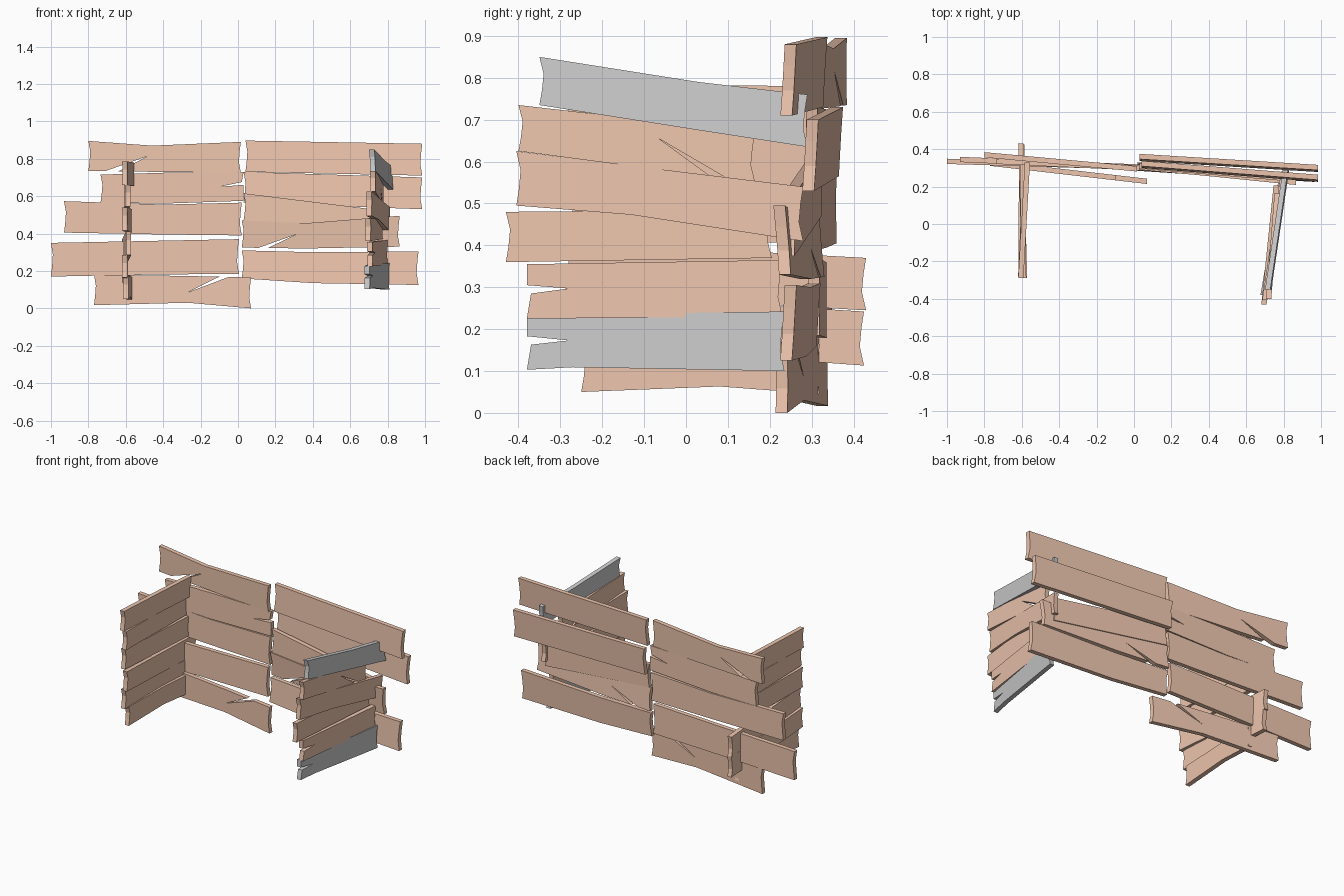
import bpy, bmesh

if "Cube" in bpy.data.objects:
    bpy.data.objects.remove(bpy.data.objects["Cube"])

wood = bpy.data.materials.new("wood")
wood.diffuse_color = (0.85, 0.56, 0.42, 1)
wood.use_nodes = True
wood.node_tree.nodes["Principled BSDF"].inputs["Base Color"].default_value = wood.diffuse_color
THICK = 0.028


def plank(name, a, b, za, zb, mid=None, crack=None, side=False, lean=0.0, grey=False):
    """Board running from a=(u, v) to b; za/zb are (low, high) end heights.
    mid=(u, low, high) bends the edges; crack=(edge, tip_u, tip_z, open_0, open_1)."""
    def edge(i, u):
        pts = [(a[0], za[i]), (b[0], zb[i])]
        if mid:
            pts.insert(1, (mid[0], mid[1 + i]))
        for p, q in zip(pts, pts[1:]):
            if u <= q[0] or q == pts[-1]:
                return p[1] + (q[1] - p[1]) * (u - p[0]) / (q[0] - p[0])

    low, high = [a[0], b[0]], [a[0], b[0]]
    if mid:
        low.insert(1, mid[0])
        high.insert(1, mid[0])
    low = [(u, edge(0, u)) for u in low]
    high = [(u, edge(1, u)) for u in high]
    # worn, slightly hollow ends
    w = 0.010
    right = [(b[0] - w, zb[0] + (zb[1] - zb[0]) * 0.35), (b[0] - w * 0.6, zb[0] + (zb[1] - zb[0]) * 0.7)]
    left = [(a[0] + w, za[0] + (za[1] - za[0]) * 0.65), (a[0] + w * 0.6, za[0] + (za[1] - za[0]) * 0.3)]
    # split in the wood
    if crack:
        where, tu, tz, o0, o1 = crack
        if where == "start":
            left = [(a[0], o1), (tu, tz), (a[0] + w, o0)]
        elif where == "end":
            right = [(b[0], o0), (tu, tz), (b[0] - w, o1)]
        else:
            i = 0 if where == "low" else 1
            line = low if i == 0 else high
            keep = [p for p in line if not o0 <= p[0] <= o1]
            n = sum(p[0] < o0 for p in keep)
            line[:] = keep[:n] + [(o0, edge(i, o0)), (tu, tz), (o1, edge(i, o1))] + keep[n:]
    outline = low + right + high[::-1] + left

    zc = (za[0] + za[1] + zb[0] + zb[1]) / 4
    bm = bmesh.new()
    rings = []
    for off in (-THICK / 2, THICK / 2):
        ring = []
        for u, z in outline:
            v = a[1] + (b[1] - a[1]) * (u - a[0]) / (b[0] - a[0]) + off + lean * (z - zc)
            ring.append(bm.verts.new((v, u, z) if side else (u, v, z)))
        rings.append(ring)
    bm.faces.new(rings[0])
    bm.faces.new(rings[1][::-1])
    for i in range(len(outline)):
        j = (i + 1) % len(outline)
        bm.faces.new((rings[0][j], rings[0][i], rings[1][i], rings[1][j]))
    bmesh.ops.recalc_face_normals(bm, faces=bm.faces)
    me = bpy.data.meshes.new(name)
    bm.to_mesh(me)
    bm.free()
    ob = bpy.data.objects.new(name, me)
    bpy.context.collection.objects.link(ob)
    if not grey:
        me.materials.append(wood)


# back wall, left half (top to bottom)
plank("back_left_plank_1", (-0.80, 0.37), (0.015, 0.295), (0.74, 0.90), (0.73, 0.895),
      (-0.46, 0.735, 0.875), ("low", -0.48, 0.82, -0.71, -0.64))
plank("back_left_plank_2", (-0.735, 0.335), (0.03, 0.30), (0.57, 0.72), (0.58, 0.735),
      (-0.4, 0.565, 0.73), ("end", -0.10, 0.655, 0.665, 0.68))
plank("back_left_plank_3", (-0.93, 0.345), (0.02, 0.305), (0.41, 0.578), (0.395, 0.57), (-0.4, 0.40, 0.56))
plank("back_left_plank_4", (-1.0, 0.335), (0.005, 0.305), (0.175, 0.355), (0.19, 0.375), (-0.5, 0.185, 0.365))
plank("back_left_plank_5", (-0.77, 0.325), (0.07, 0.228), (0.022, 0.185), (0.005, 0.17),
      (-0.27, 0.035, 0.178), ("high", -0.27, 0.09, -0.10, -0.05))

# back wall, right half (top to bottom)
plank("back_right_plank_1", (0.04, 0.318), (0.985, 0.245), (0.735, 0.902), (0.715, 0.885), lean=0.06)
plank("back_right_plank_2", (0.03, 0.355), (0.985, 0.298), (0.57, 0.735), (0.535, 0.705), lean=0.06)
plank("back_right_plank_3", (0.03, 0.31), (0.80, 0.245), (0.475, 0.62), (0.38, 0.525))
plank("back_right_plank_4", (0.02, 0.31), (0.865, 0.23), (0.33, 0.475), (0.335, 0.50),
      (0.36, 0.325, 0.46), ("low", 0.31, 0.40, 0.11, 0.16), lean=-0.08)
plank("back_right_plank_5", (0.02, 0.302), (0.965, 0.245), (0.165, 0.315), (0.13, 0.31), (0.4, 0.14, 0.305), lean=0.06)

# right side wall
plank("right_side_plank_1", (-0.35, 0.72), (0.29, 0.81), (0.74, 0.855), (0.64, 0.765),
      (0.03, 0.68, 0.795), side=True, lean=-0.05, grey=True)
plank("right_side_plank_2", (-0.40, 0.72), (0.165, 0.765), (0.63, 0.74), (0.555, 0.675),
      crack=("low", -0.065, 0.66, 0.06, 0.10), side=True)
plank("right_side_plank_3", (-0.405, 0.70), (0.28, 0.80), (0.50, 0.63), (0.415, 0.545),
      (-0.13, 0.478, 0.595), side=True)
plank("right_side_plank_4", (-0.43, 0.695), (0.205, 0.76), (0.365, 0.485), (0.375, 0.49), side=True)
plank("right_side_plank_5", (-0.38, 0.705), (0.23, 0.785), (0.23, 0.36), (0.235, 0.37),
      crack=("start", -0.28, 0.302, 0.29, 0.31), side=True)
plank("right_side_plank_6", (-0.38, 0.69), (0.235, 0.795), (0.108, 0.232), (0.105, 0.247),
      (-0.27, 0.114, 0.24), ("start", -0.28, 0.178, 0.168, 0.188), side=True, grey=True)

# left side wall
plank("left_side_plank_1", (-0.29, -0.605), (0.33, -0.57), (0.665, 0.79), (0.66, 0.785), side=True)
plank("left_side_plank_2", (-0.29, -0.59), (0.32, -0.595), (0.55, 0.665), (0.54, 0.66), side=True)
plank("left_side_plank_3", (-0.28, -0.605), (0.32, -0.58), (0.42, 0.545), (0.41, 0.535), side=True)
plank("left_side_plank_4", (-0.29, -0.585), (0.43, -0.605), (0.29, 0.415), (0.25, 0.375), side=True)
plank("left_side_plank_5", (-0.28, -0.605), (0.425, -0.60), (0.17, 0.29), (0.118, 0.247), side=True)
plank("left_side_plank_6", (-0.25, -0.60), (0.32, -0.58), (0.055, 0.175), (0.05, 0.17), (0.08, 0.068, 0.18), side=True)

# settle exactly onto the floor
bpy.context.view_layer.update()
drop = min(v.co.z for o in bpy.data.objects for v in o.data.vertices)
for o in bpy.data.objects:
    o.location.z = -drop
